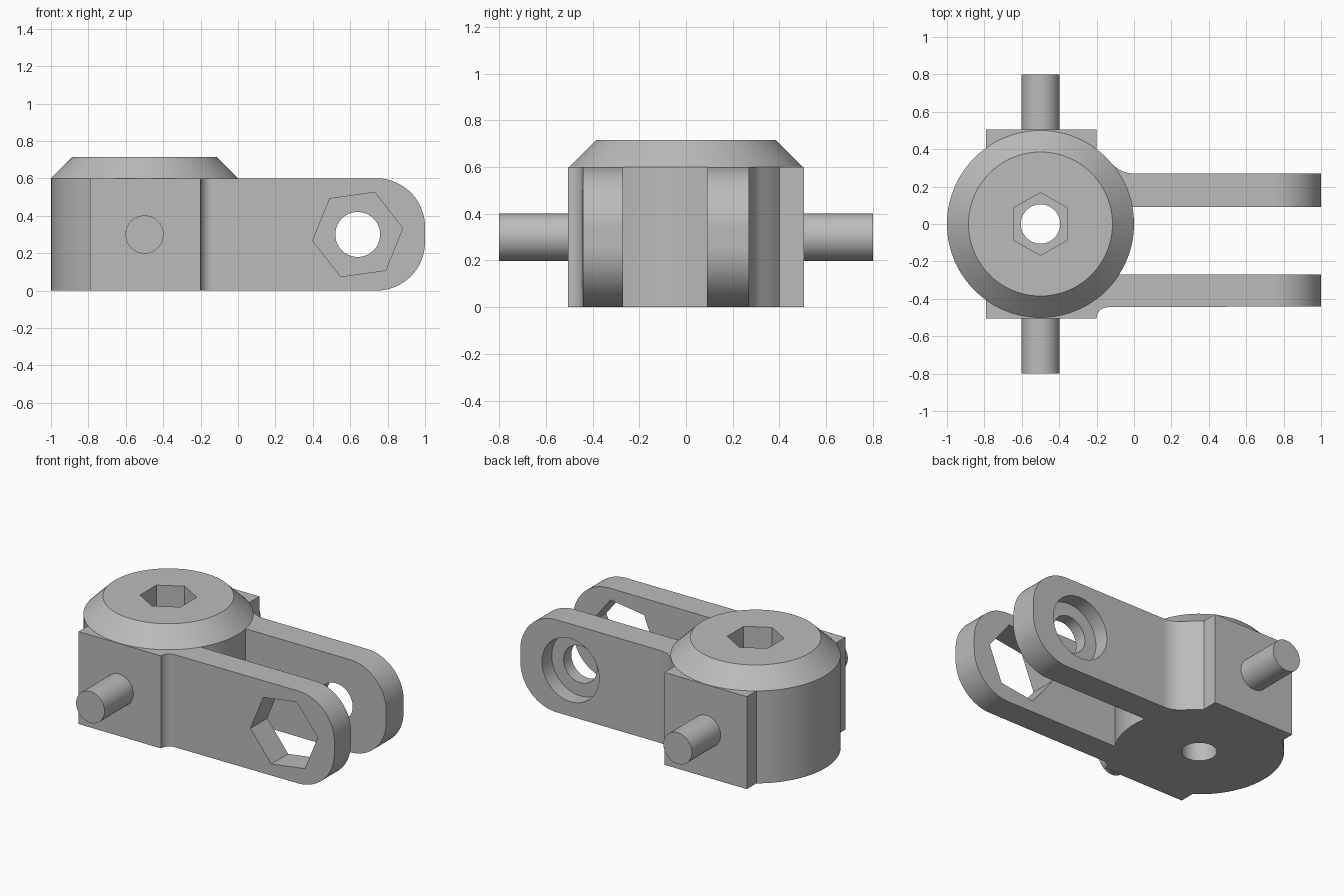
import bpy, bmesh
from math import sin, cos, asin, acos, atan2, radians, degrees, pi
from mathutils import Matrix, Vector

cube = bpy.data.objects.get("Cube")
if cube:
    bpy.data.objects.remove(cube, do_unlink=True)

# Single material
GREY = (0.5, 0.5, 0.5, 1)
steel = bpy.data.materials.new("plain grey")
steel.use_nodes = True
steel.diffuse_color = GREY
steel.node_tree.nodes["Principled BSDF"].inputs["Base Color"].default_value = GREY

HUB_X, HUB_R, HEIGHT = -0.5, 0.5, 0.6
EYE_X, MID_Z = 0.64, 0.3


def finish(name, bm):
    bmesh.ops.recalc_face_normals(bm, faces=bm.faces)
    mesh = bpy.data.meshes.new(name)
    bm.to_mesh(mesh)
    bm.free()
    mesh.materials.append(steel)
    obj = bpy.data.objects.new(name, mesh)
    bpy.context.collection.objects.link(obj)
    return obj


def prism(name, points, start, end, axis="z"):
    """Extrude a 2D outline along z (x, y points) or along y (x, z points)."""
    place = (lambda u, v: (u, v, start)) if axis == "z" else (lambda u, v: (u, start, v))
    step = Vector((0, 0, end - start) if axis == "z" else (0, end - start, 0))
    bm = bmesh.new()
    face = bm.faces.new([bm.verts.new(place(u, v)) for u, v in points])
    grown = bmesh.ops.extrude_face_region(bm, geom=[face], use_keep_orig=True)
    verts = [g for g in grown["geom"] if isinstance(g, bmesh.types.BMVert)]
    bmesh.ops.translate(bm, vec=step, verts=verts)
    return finish(name, bm)


def arc(cx, cy, r, a, b):
    """Points on an arc from angle a to b in degrees."""
    n = max(2, int(abs(b - a) / 4))
    angles = [radians(a + (b - a) * i / n) for i in range(n + 1)]
    return [(cx + r * cos(t), cy + r * sin(t)) for t in angles]


def ring(cx, cy, r, sides=64, turn=0):
    angles = [radians(turn) + 2 * pi * i / sides for i in range(sides)]
    return [(cx + r * cos(t), cy + r * sin(t)) for t in angles]


def hub_arc(a, b):
    return arc(HUB_X, 0, HUB_R, a, b)


def boolean(obj, tool, operation):
    mod = obj.modifiers.new("cut", "BOOLEAN")
    mod.object, mod.operation, mod.solver = tool, operation, "EXACT"
    bpy.context.view_layer.objects.active = obj
    bpy.ops.object.modifier_apply(modifier=mod.name)


def hub_angle(y):
    return degrees(asin(y / HUB_R))


# Plan outline: block, front arm, slot, back arm, hub
back_fillet = 0.158
join = degrees(atan2(0.27 + back_fillet, 0.5))
corner = degrees(acos(-0.29 / HUB_R))
plan = [(-0.79, -0.505)]
plan += arc(-0.14, -0.505, 0.06, 180, 90)
plan += [(1.1, -0.44), (1.1, -0.27)]
plan += hub_arc(hub_angle(-0.27), hub_angle(0.09))
plan += [(1.1, 0.09), (1.1, 0.27)]
plan += arc(0, 0.27 + back_fillet, back_fillet, 270, 180 + join)
plan += hub_arc(join, degrees(acos(0.3 / HUB_R)))[1:]
plan += [(-0.2, 0.505), (-0.79, 0.505)]
plan += hub_arc(corner, 360 - corner)
body = prism("clevis_body", plan, -0.1, HEIGHT + 0.1)

# Side outline rounds the arm ends
tip = 0.26
side = [(-1.1, HEIGHT), (-1.1, 0)]
side += arc(1 - tip, tip, tip, -90, 0) + arc(1 - tip, HEIGHT - tip, tip, 0, 90)
side_tool = prism("side_cutter", side, -0.7, 0.7, "y")
boolean(body, side_tool, "INTERSECT")

# Chamfered hub cap
bm = bmesh.new()
bmesh.ops.create_cone(bm, cap_ends=True, segments=96, radius1=HUB_R, radius2=0.385,
                      depth=0.115, matrix=Matrix.Translation((HUB_X, 0, HEIGHT + 0.0575)))
cap = finish("hub_cap", bm)

# Holes: hub bore and hex socket, nut pocket, bolt hole and counterbore
bore = prism("bore_cutter", ring(HUB_X, 0, 0.105), -0.2, 1)
socket = prism("socket_cutter", ring(HUB_X, 0, 0.168, 6, 30), 0.42, 1)
nut = prism("nut_cutter", ring(EYE_X, MID_Z, 0.243, 6, 8), -0.6, -0.1, "y")
bolt = prism("bolt_cutter", ring(EYE_X, MID_Z, 0.12), 0, 0.5, "y")
recess = prism("recess_cutter", ring(EYE_X, MID_Z, 0.205), 0.17, 0.5, "y")
for tool in (bore, socket, nut, bolt, recess):
    boolean(body, tool, "DIFFERENCE")
for tool in (bore, socket):
    boolean(cap, tool, "DIFFERENCE")
for tool in (side_tool, bore, socket, nut, bolt, recess):
    bpy.data.objects.remove(tool, do_unlink=True)

# Side pins
pins = [prism(name, ring(HUB_X, MID_Z, 0.102), s * 0.45, s * 0.8, "y")
        for name, s in (("front_pin", -1), ("back_pin", 1))]

# Smooth the round surfaces, keep edges crisp
for obj in [body, cap] + pins:
    bpy.ops.object.select_all(action="DESELECT")
    obj.select_set(True)
    bpy.context.view_layer.objects.active = obj
    bpy.ops.object.shade_smooth_by_angle(angle=radians(25))
    weighted = obj.modifiers.new("even_normals", "WEIGHTED_NORMAL")
    weighted.keep_sharp = True
